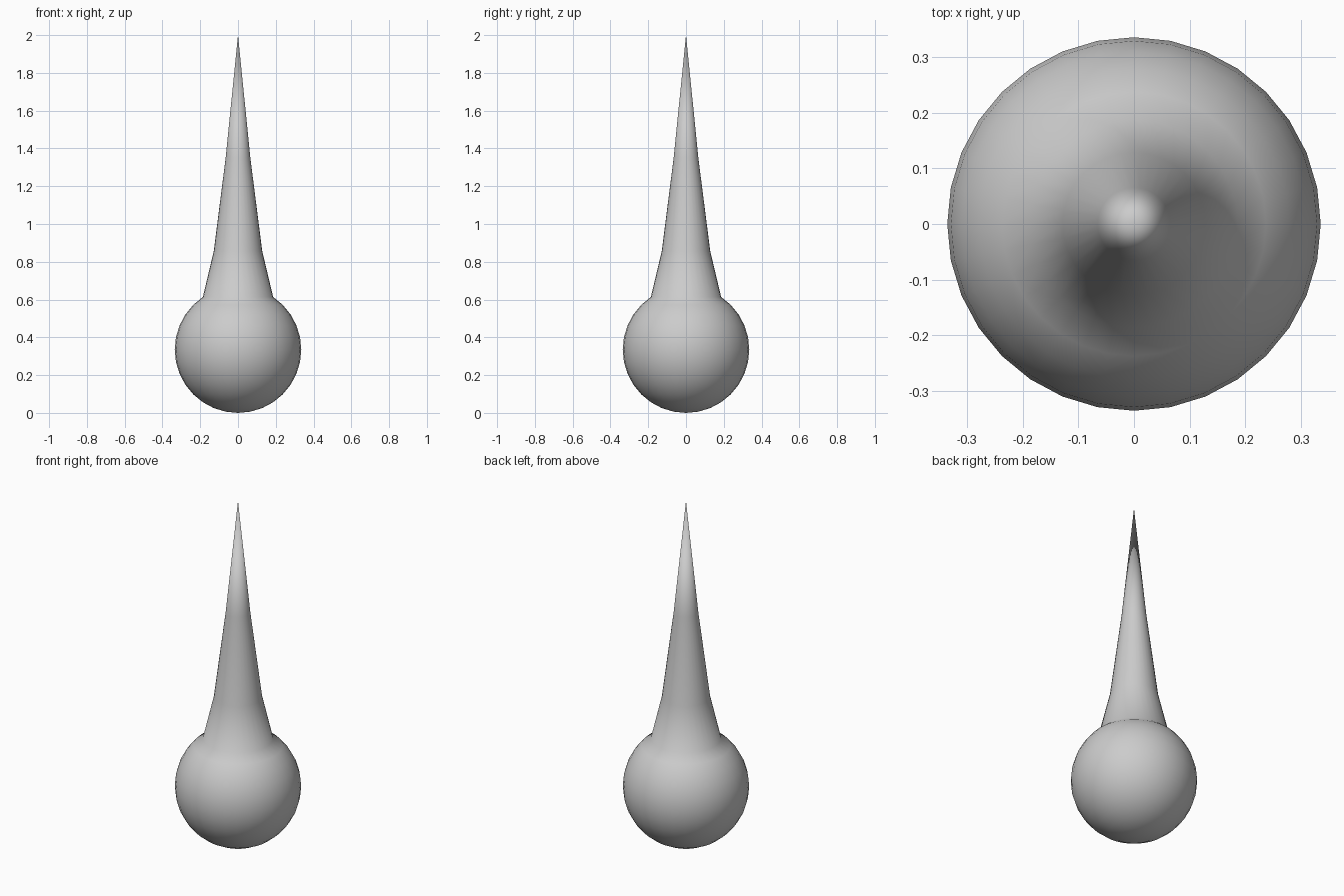
import bpy
import bmesh
from math import pi, cos

if "Cube" in bpy.data.objects:
    bpy.data.objects.remove(bpy.data.objects["Cube"])

R = 0.335
SEGMENTS, RINGS = 32, 16

# Round bulb, standing on the ground
bm = bmesh.new()
bmesh.ops.create_uvsphere(bm, u_segments=SEGMENTS, v_segments=RINGS, radius=R)

# Pull the pole and the two rings next to it up into the long spike
spike_heights = [2.0, 1.35, 0.857]
old_heights = [R * cos(pi * i / RINGS) for i in range(3)]
for v in bm.verts:
    z = v.co.z
    v.co.z = z + R
    for old, new in zip(old_heights, spike_heights):
        if abs(z - old) < 0.002:
            v.co.z = new

for f in bm.faces:
    f.smooth = True

mesh = bpy.data.meshes.new("spiked_bulb")
bm.to_mesh(mesh)
bm.free()
bulb = bpy.data.objects.new("spiked_bulb", mesh)
bpy.context.collection.objects.link(bulb)
